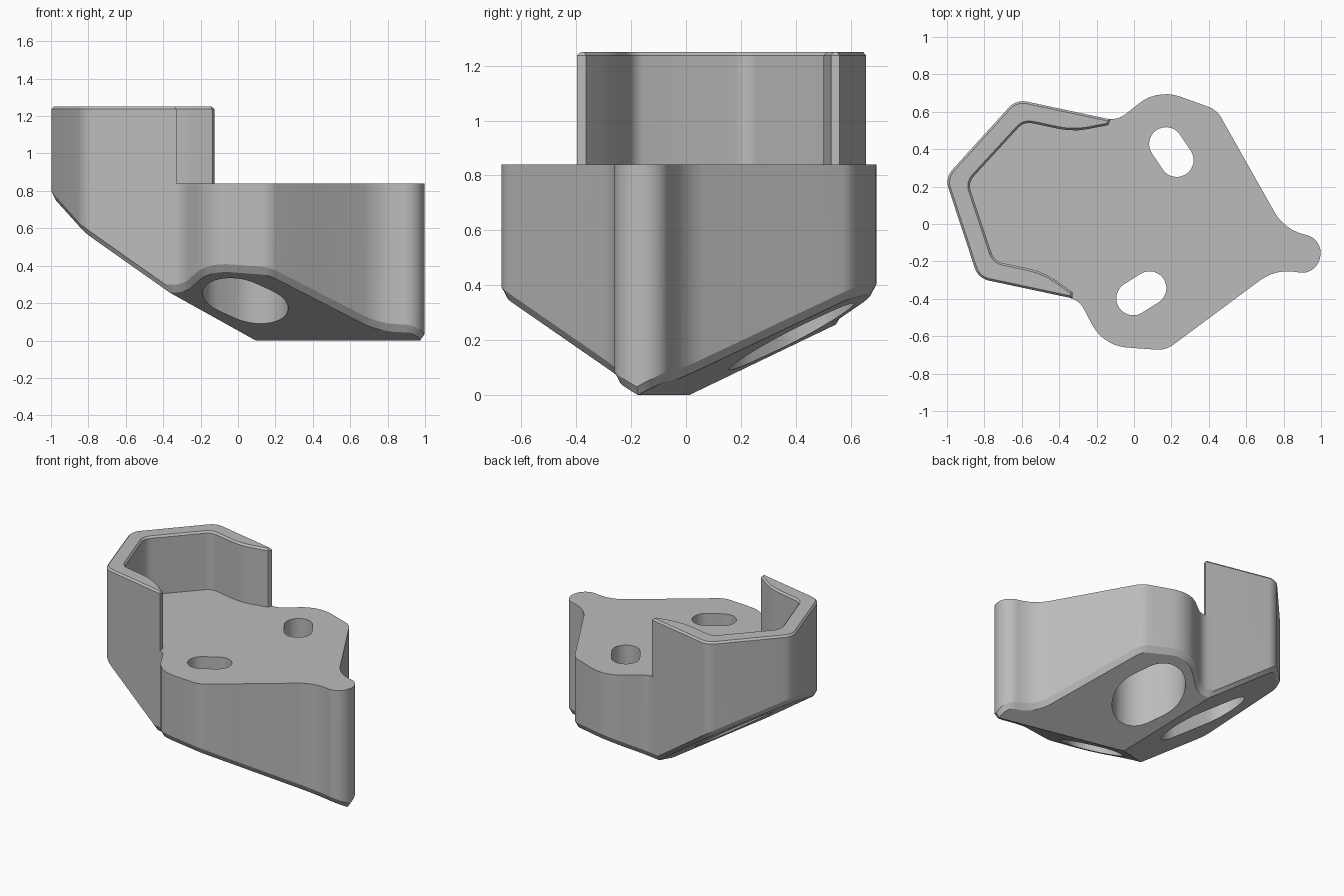
import bpy, bmesh, math
from mathutils import Matrix, Vector

if "Cube" in bpy.data.objects:
    bpy.data.objects.remove(bpy.data.objects["Cube"], do_unlink=True)

# The part is symmetric about its own u axis, which is turned in plan
PLACE = Matrix.Translation((0.007, 0.031, 0)) @ Matrix.Rotation(math.radians(-12), 4, 'Z')
DECK, RIM = 0.84, 1.25
RIDGE_END, SIDE_SLOPE, BACK_SLOPE = 0.09, 0.55, 0.69

grey = bpy.data.materials.new("plain_grey")
grey.use_nodes = True
grey.diffuse_color = (0.5, 0.5, 0.5, 1)
for node in grey.node_tree.nodes:
    if node.type == 'BSDF_PRINCIPLED':
        node.inputs["Base Color"].default_value = grey.diffuse_color


def mirror(points):
    return [(u, -v, r) for u, v, r in points]


def rounded(corners):
    """Closed outline from (u, v, radius) corners, each rounded by an arc."""
    out = []
    for i, (u, v, r) in enumerate(corners):
        p = Vector((u, v))
        a = (Vector(corners[i - 1][:2]) - p).normalized()
        b = (Vector(corners[(i + 1) % len(corners)][:2]) - p).normalized()
        if r == 0:
            out.append(p)
            continue
        half = a.angle(b) / 2
        centre = p + (a + b).normalized() * (r / math.sin(half))
        reach = r / math.tan(half)
        start, end = p + a * reach - centre, p + b * reach - centre
        sweep = start.angle(end)
        if start.x * end.y - start.y * end.x < 0:
            sweep = -sweep
        steps = max(3, round(abs(sweep) / math.radians(8)))
        out += [centre + Matrix.Rotation(sweep * k / steps, 2) @ start for k in range(steps + 1)]
    return out


def capsule(a, b, r):
    a, b = Vector(a), Vector(b)
    base = math.atan2(b.y - a.y, b.x - a.x) - math.pi / 2
    arcs = [(b, base), (a, base + math.pi)]
    return [c + Vector((math.cos(t + k * math.pi / 20), math.sin(t + k * math.pi / 20))) * r
            for c, t in arcs for k in range(21)]


def flat_face(points):
    bm = bmesh.new()
    bm.faces.new([bm.verts.new((p.x, p.y, 0)) for p in points])
    bmesh.ops.remove_doubles(bm, verts=bm.verts, dist=0.0005)
    return bm


def close_to(bm, z):
    """Extrude the open border straight to height z and cap it."""
    border = [e for e in bm.edges if e.is_boundary]
    new = bmesh.ops.extrude_edge_only(bm, edges=border)["geom"]
    for vert in new:
        if isinstance(vert, bmesh.types.BMVert):
            vert.co.z = z
    bmesh.ops.edgeloop_fill(bm, edges=[e for e in bm.edges if e.is_boundary])
    bmesh.ops.recalc_face_normals(bm, faces=bm.faces)


def finish(bm, name):
    bm.transform(PLACE)
    mesh = bpy.data.meshes.new(name)
    bm.to_mesh(mesh)
    bm.free()
    mesh.materials.append(grey)
    obj = bpy.data.objects.new(name, mesh)
    bpy.context.collection.objects.link(obj)
    return obj


def activate(obj):
    bpy.ops.object.select_all(action='DESELECT')
    obj.select_set(True)
    bpy.context.view_layer.objects.active = obj


def cut(obj, points, low, high):
    bm = flat_face(points)
    for vert in bm.verts:
        vert.co.z = low
    close_to(bm, high)
    cutter = finish(bm, "cutter")
    cutter.hide_render = True
    mod = obj.modifiers.new("cut", 'BOOLEAN')
    mod.operation, mod.solver, mod.object = 'DIFFERENCE', 'EXACT', cutter
    activate(obj)
    bpy.ops.object.modifier_apply(modifier=mod.name)
    bpy.data.objects.remove(cutter, do_unlink=True)


def underside(u, v):
    return max(SIDE_SLOPE * abs(v), BACK_SLOPE * (RIDGE_END - u))


# Body: lobed outline with a hipped, chamfered underside
half = [(1.01, 0.1, 0.098), (0.793, 0.105, 0.25), (0.306, 0.657, 0.13),
        (-0.026, 0.703, 0.23), (-0.204, 0.489, 0.12), (-0.755, 0.489, 0.1)]
bm = flat_face(rounded(half + [(-1.04, 0, 0.1)] + mirror(half[::-1])))
bmesh.ops.inset_region(bm, faces=bm.faces[:], thickness=0.022, use_boundary=True, use_even_offset=True)
for normal in [(0, 1, 0), (BACK_SLOPE, SIDE_SLOPE, 0), (BACK_SLOPE, -SIDE_SLOPE, 0)]:
    bmesh.ops.bisect_plane(bm, geom=bm.verts[:] + bm.edges[:] + bm.faces[:], dist=0.0001,
                           plane_co=(RIDGE_END, 0, 0), plane_no=normal)
for vert in bm.verts:
    vert.co.z = underside(vert.co.x, vert.co.y) + (0.03 if vert.is_boundary else 0)
close_to(bm, DECK)
body = finish(bm, "body")

# Two slotted through holes, each with a wider pocket underneath
for side in (1, -1):
    ends = (0.078, 0.422 * side), (0.152, 0.35 * side)
    cut(body, capsule(*ends, 0.185), -0.2, 0.6)
    cut(body, capsule(*ends, 0.09), 0.5, 1)
# Blind pocket under the back slope
cut(body, capsule((-0.37, 0), (-0.59, 0), 0.17), -0.2, 0.7)

# Half-hexagon wall standing on the deck, with a chamfered rim
outer = [(-0.24, 0.489, 0), (-0.755, 0.489, 0.1)]
inner = [(-0.245, 0.457, 0), (-0.42, 0.382, 0.4), (-0.69, 0.382, 0.08)]
loop = outer + [(-1.04, 0, 0.1)] + mirror(outer[::-1]) + mirror(inner) + [(-0.915, 0, 0.08)] + inner[::-1]
bm = flat_face(rounded(loop))
bmesh.ops.inset_region(bm, faces=bm.faces[:], thickness=0.011, use_boundary=True, use_even_offset=True)
for vert in bm.verts:
    vert.co.z = RIM - (0.013 if vert.is_boundary else 0)
close_to(bm, DECK)
wall = finish(bm, "hexagonal_wall")

for obj in (body, wall):
    activate(obj)
    bpy.ops.object.shade_smooth_by_angle(angle=math.radians(25))
